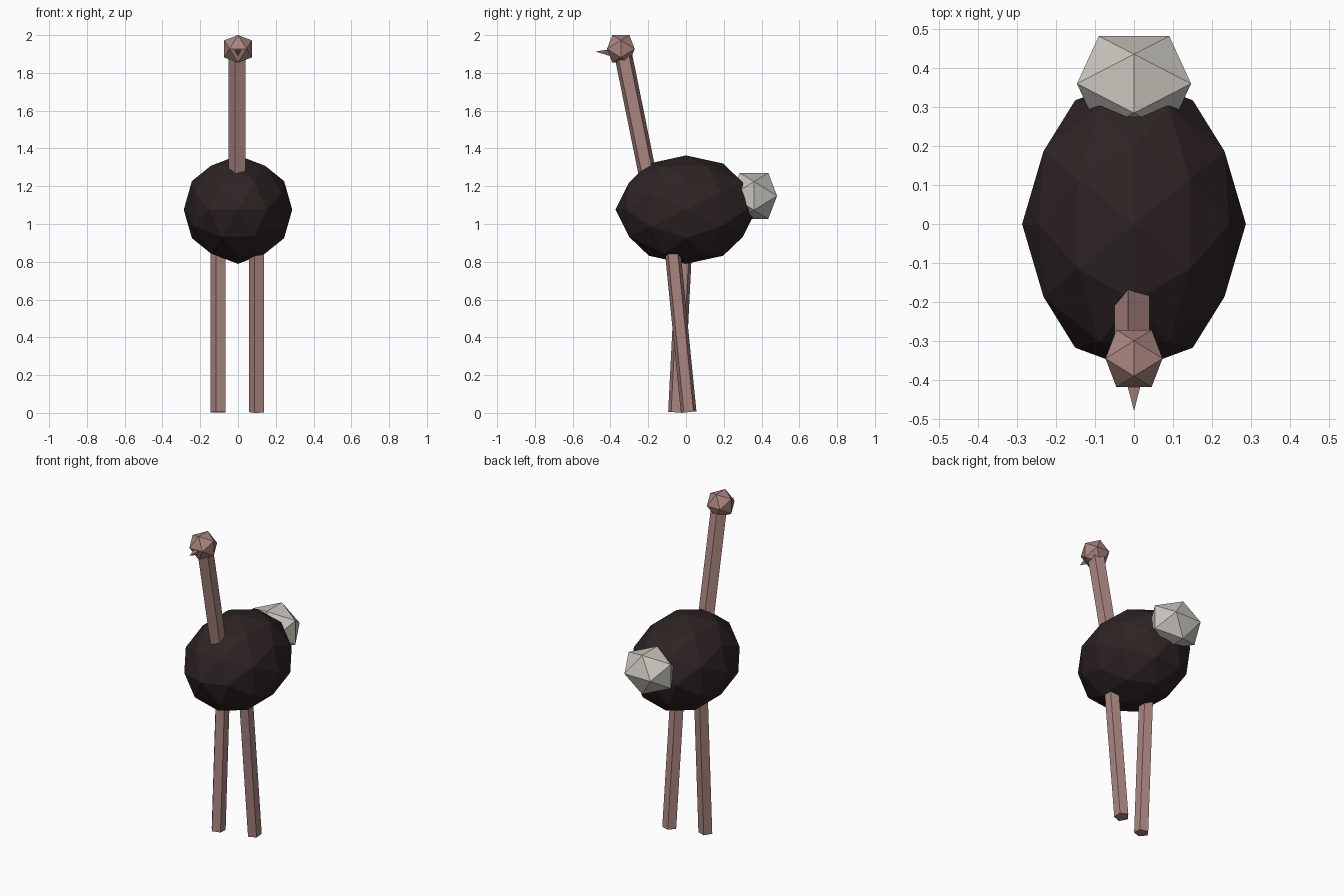
import bpy, bmesh, math
from mathutils import Vector

if "Cube" in bpy.data.objects:
    bpy.data.objects.remove(bpy.data.objects["Cube"])


def material(name, rgb):
    m = bpy.data.materials.new(name)
    m.diffuse_color = (*rgb, 1)
    m.use_nodes = True
    m.node_tree.nodes["Principled BSDF"].inputs["Base Color"].default_value = m.diffuse_color
    return m


SKIN = material("dusky pink skin", (0.40, 0.235, 0.215))
DARK = material("dark plumage", (0.027, 0.017, 0.017))
PALE = material("pale plumage", (0.58, 0.56, 0.51))


def hull(name, points, mat):
    """Flat-shaded convex solid around the points."""
    bm = bmesh.new()
    for p in points:
        bm.verts.new(p)
    bmesh.ops.convex_hull(bm, input=bm.verts[:])
    bmesh.ops.dissolve_limit(bm, angle_limit=0.002, verts=bm.verts[:], edges=bm.edges[:])
    bmesh.ops.recalc_face_normals(bm, faces=bm.faces[:])
    me = bpy.data.meshes.new(name)
    bm.to_mesh(me)
    bm.free()
    me.materials.append(mat)
    ob = bpy.data.objects.new(name, me)
    bpy.context.collection.objects.link(ob)
    return ob


def ball(name, centre, radii, mat, detail=0):
    """Icosahedron standing on an edge; detail 1 splits each face in four."""
    t = (1 + math.sqrt(5)) / 2
    pts = []
    for a in (-1, 1):
        for b in (-t, t):
            pts += [Vector((a, b, 0)), Vector((0, a, b)), Vector((b, 0, a))]
    pts = [p.normalized() for p in pts]
    if detail:
        pts += [(p + q).normalized() for i, p in enumerate(pts)
                for q in pts[:i] if (p - q).length < 1.1]
    c = Vector(centre)
    return hull(name, [c + Vector(u * r for u, r in zip(p, radii)) for p in pts], mat)


def stick(name, start, end, r, mat):
    """Five-sided rod leaning in the y-z plane, one corner toward -x."""
    start, end = Vector(start), Vector(end)
    axis = (end - start).normalized()
    side = axis.cross(Vector((1, 0, 0))).normalized()
    ring = [Vector((-r * math.cos(a), 0, 0)) + side * r * math.sin(a)
            for a in (math.tau * k / 5 for k in range(5))]
    return hull(name, [e + v for e in (start, end) for v in ring], mat)


# Body and tail tuft
ball("body", (0, 0, 1.076), (0.287, 0.373, 0.287), DARK, detail=1)
ball("tail", (0, 0.36, 1.149), (0.172, 0.1435, 0.1435), PALE)

# Neck and head
stick("neck", (0, -0.191, 1.20), (0, -0.33, 1.885), 0.0495, SKIN)
ball("head", (0, -0.345, 1.927), (0.0861,) * 3, SKIN)

# Beak: three-sided spike, one corner down
base = [(0.0344 * math.sin(a), -0.365, 1.913 - 0.0344 * math.cos(a))
        for a in (math.tau * k / 3 for k in range(3))]
hull("beak", base + [(0, -0.48, 1.913)], SKIN)

# Legs in mid-stride
stick("right_leg", (0.102, 0.014, 0.004), (0.102, -0.073, 0.88), 0.0435, SKIN)
stick("left_leg", (-0.102, -0.053, 0.003), (-0.102, -0.009, 0.88), 0.0435, SKIN)
